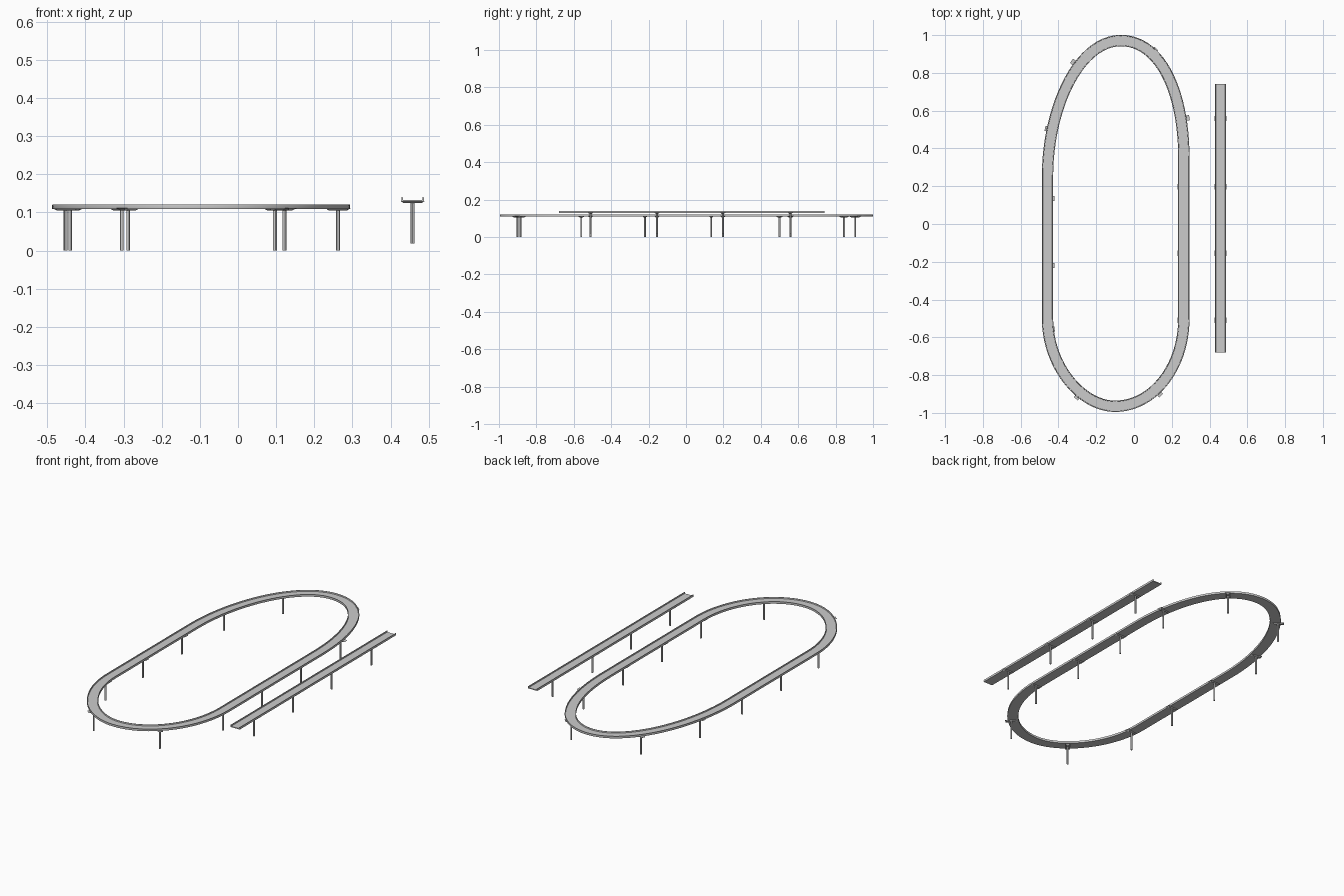
import bpy, bmesh, math
from mathutils import Vector, Matrix
from mathutils.geometry import interpolate_bezier

cube = bpy.data.objects.get("Cube")
if cube:
    bpy.data.objects.remove(cube, do_unlink=True)

DECK = 0.109      # underside of the oval's deck
LIFT = 0.019      # the straight section sits this much higher


def finish(bm, name):
    bmesh.ops.recalc_face_normals(bm, faces=bm.faces)
    mesh = bpy.data.meshes.new(name)
    bm.to_mesh(mesh)
    bm.free()
    obj = bpy.data.objects.new(name, mesh)
    bpy.context.collection.objects.link(obj)
    bpy.ops.object.select_all(action='DESELECT')
    obj.select_set(True)
    bpy.context.view_layer.objects.active = obj
    bpy.ops.object.shade_smooth_by_angle(angle=math.radians(30))
    return obj


def tangent(path, i, closed):
    n = len(path)
    a = path[(i - 1) % n] if closed else path[max(i - 1, 0)]
    b = path[(i + 1) % n] if closed else path[min(i + 1, n - 1)]
    return (b - a).normalized()


def sweep(name, path, profile, z, closed):
    """Carry a (sideways, up) profile along a flat path."""
    bm = bmesh.new()
    rings = []
    for i, p in enumerate(path):
        t = tangent(path, i, closed)
        side = Vector((t.y, -t.x, 0))
        rings.append([bm.verts.new(p + side * u + Vector((0, 0, z + v)))
                      for u, v in profile])
    n, m = len(rings), len(profile)
    for i in range(n if closed else n - 1):
        a, b = rings[i], rings[(i + 1) % n]
        for j in range(m):
            k = (j + 1) % m
            bm.faces.new((a[j], a[k], b[k], b[j]))
    if not closed:
        bm.faces.new(rings[0])
        bm.faces.new(rings[-1])
    return finish(bm, name)


def support(name, x, y, angle, lift):
    """Round post with a tapered bracket under the deck."""
    bm = bmesh.new()
    bmesh.ops.create_cone(bm, cap_ends=True, segments=12, radius1=0.005,
                          radius2=0.005, depth=DECK,
                          matrix=Matrix.Translation((0, 0, DECK / 2)))
    bracket = bmesh.ops.create_cube(bm, size=1)["verts"]
    for v in bracket:
        low = v.co.z < 0
        v.co.x *= 0.046 if low else 0.064
        v.co.y *= 0.012 if low else 0.028
        v.co.z = DECK - 0.004 if low else DECK + 0.002
    bm.transform(Matrix.Translation((x, y, lift)) @ Matrix.Rotation(angle, 4, 'Z'))
    return finish(bm, name)


# Channel cross-section: flat deck with a raised lip on each edge
half = [(0.0, 0.0), (0.029, 0.0), (0.030, 0.003), (0.029, 0.012),
        (0.026, 0.012), (0.025, 0.005)]
channel = half + [(-u, v) for u, v in reversed(half[1:])]

# Oval centreline: two long sides joined by rounded ends
corners = [
    ((-0.458, 0.25), (-0.458, 0.62), (-0.29, 0.971), (-0.07, 0.971)),
    ((-0.07, 0.971), (0.14, 0.971), (0.264, 0.70), (0.264, 0.35)),
    ((0.264, -0.5), (0.264, -0.76), (0.10, -0.965), (-0.10, -0.965)),
    ((-0.10, -0.965), (-0.28, -0.965), (-0.458, -0.75), (-0.458, -0.5)),
]
oval = []
for c in corners:
    for p in interpolate_bezier(*[Vector((x, y, 0)) for x, y in c], 24):
        if not oval or (p - oval[-1]).length > 1e-5:
            oval.append(p)
sweep("oval_track", oval, channel, DECK, True)

# Straight section beside the oval
straight_x = 0.458
straight = [Vector((straight_x, y, 0)) for y in (-0.68, 0.74)]
sweep("straight_track", straight, channel, DECK + LIFT, False)

# Supports along the sides
side_y = (-0.51, -0.155, 0.197, 0.558)
for i, y in enumerate(side_y, 1):
    support(f"straight_support_{i}", straight_x, y, 0, LIFT)

# Supports under the oval, turned to follow its direction
spots = [(0.262, y) for y in side_y]
spots += [(-0.452, y) for y in (-0.56, -0.22, 0.135)] + [(-0.44, 0.50)]
spots += [(-0.305, 0.845), (0.097, 0.905), (0.122, -0.885), (-0.288, -0.9)]
for i, (x, y) in enumerate(spots, 1):
    spot = Vector((x, y, 0))
    near = min(range(len(oval)), key=lambda k: (oval[k] - spot).length)
    t = tangent(oval, near, True)
    support(f"oval_support_{i}", x, y, math.atan2(-t.x, t.y), 0)
